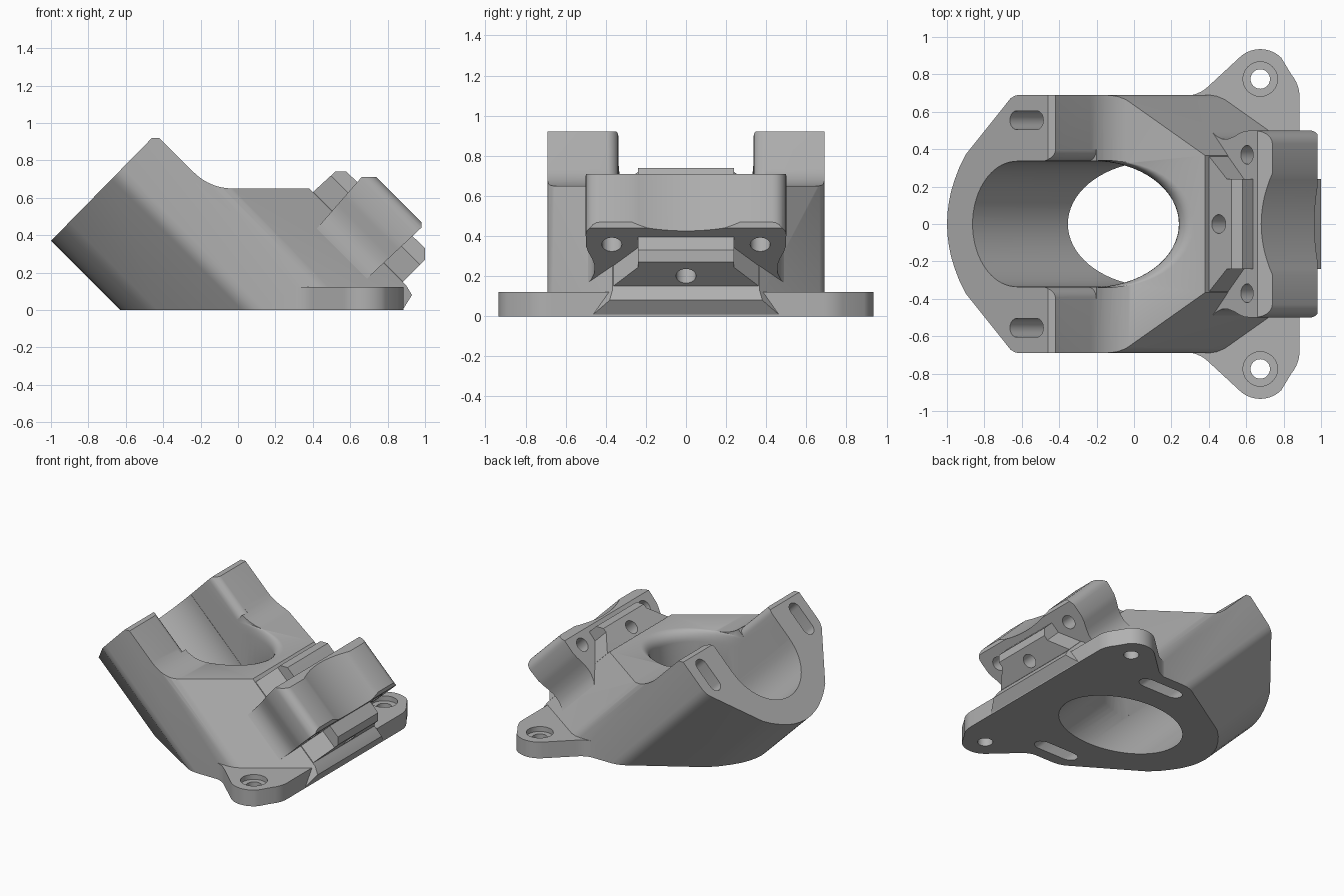
import bpy, bmesh
from math import sin, cos, pi, sqrt, radians
from mathutils import Vector

old = bpy.data.objects.get("Cube")
if old:
    bpy.data.objects.remove(old, do_unlink=True)

grey = bpy.data.materials.new("satin_grey")
grey.use_nodes = True
COLOUR = (0.44, 0.44, 0.44, 1)
grey.diffuse_color = COLOUR
grey.node_tree.nodes["Principled BSDF"].inputs["Base Color"].default_value = COLOUR


# Frames: tilted (across, y, along the bore), side (x, z, y) and plan (x, y, z)
def tilted(t, y, s):
    return Vector(((t + s) / sqrt(2), y, (t - s) / sqrt(2)))


def side(x, z, y):
    return Vector((x, y, z))


def plan(x, y, z):
    return Vector((x, y, z))


def loft(name, rings):
    bm = bmesh.new()
    loops = [[bm.verts.new(p) for p in ring] for ring in rings]
    for a, b in zip(loops, loops[1:]):
        for i in range(len(a)):
            j = (i + 1) % len(a)
            bm.faces.new((a[i], a[j], b[j], b[i]))
    bm.faces.new(loops[0])
    bm.faces.new(loops[-1])
    bmesh.ops.recalc_face_normals(bm, faces=bm.faces)
    mesh = bpy.data.meshes.new(name)
    bm.to_mesh(mesh)
    bm.free()
    mesh.materials.append(grey)
    obj = bpy.data.objects.new(name, mesh)
    bpy.context.collection.objects.link(obj)
    return obj


def prism(name, points, frame, start, end):
    return loft(name, [[frame(a, b, d) for a, b in points] for d in (start, end)])


def activate(obj):
    bpy.ops.object.select_all(action='DESELECT')
    obj.select_set(True)
    bpy.context.view_layer.objects.active = obj


def combine(obj, other, operation='DIFFERENCE'):
    other.hide_render = True
    mod = obj.modifiers.new("combine", 'BOOLEAN')
    mod.operation, mod.object, mod.solver = operation, other, 'EXACT'
    activate(obj)
    bpy.ops.object.modifier_apply(modifier=mod.name)
    bpy.data.objects.remove(other, do_unlink=True)


def mirrored(points):
    return points + [(a, -b) for a, b in reversed(points) if abs(b) > 1e-6]


def arc(ca, cb, r, start, end, n):
    angles = [radians(start + (end - start) * i / n) for i in range(n + 1)]
    return [(ca + r * cos(a), cb + r * sin(a)) for a in angles]


def circle(ca, cb, r, n=48):
    return arc(ca, cb, r, 0, 360, n)[:-1]


def shaped(name, section, profile):
    """Section swept along the tilted axis, trimmed to a side profile."""
    obj = prism(name, section, tilted, -2, 2)
    combine(obj, prism("trim", profile, side, -1.2, 1.2), 'INTERSECT')
    return obj


# Tilted body with two raised arms
body_section = mirrored([
    (-0.445, 0), (-0.441, 0.06), (-0.43, 0.12), (-0.412, 0.18), (-0.385, 0.24),
    (-0.35, 0.305), (-0.304, 0.37), (0.015, 0.65), (0.04, 0.672), (0.07, 0.685),
    (0.10, 0.69), (0.37, 0.69), (0.40, 0.683), (0.43, 0.665), (0.73, 0.365)])
body_profile = ([(-1, 0.37), (-0.46, 0.92), (-0.42, 0.92)]
                + arc(-0.03, 0.94, 0.29, 225, 270, 8)
                + [(0.38, 0.65), (0.90, 0.13), (0.93, 0.08), (0.88, 0), (-0.63, 0)])
body = shaped("tilted_body", body_section, body_profile)

# Base flange with two ears
flange_outline = mirrored(
    [(0.26, 0.60)] + arc(0.27, 0.87, 0.185, 270, 315, 6)
    + arc(0.675, 0.775, 0.16, 135, 45, 10)
    + arc(0.70, 0.68, 0.185, 40, 0, 6))
combine(body, prism("flange", flange_outline, plan, 0, 0.122), 'UNION')

# Main bore, straight through along the tilt
combine(body, prism("bore", circle(0.085, 0, 0.335, 72), tilted, -2, 2))

# Open channel between the arms with a rounded rim at its closed end
def channel_ring(level, flare, lift):
    reach = 0.46
    pts = [(-1.1, -0.337)]
    for i in range(33):
        a = -pi / 2 + pi * i / 32
        pts.append((-0.22 + (reach + flare) * cos(a),
                    (0.337 + flare * 0.5 * cos(a)) * sin(a)))
    pts.append((-1.1, 0.337))
    return [Vector((x, y, max(level, 0.12 - x + lift))) for x, y in pts]


rings = [channel_ring(-1, 0, 0)]
for i in range(7):
    a = pi / 2 * i / 6
    rings.append(channel_ring(0.57 + 0.08 * sin(a), 0.08 * (1 - cos(a)), 0.01 * (i + 1)))
rings.append(channel_ring(1.5, 0.08, 0.1))
combine(body, loft("channel", rings))

for sign in (-1, 1):
    # Rounded inner edges of the arms
    edge = [(0.42, 0.32), (0.285, 0.32)] + [
        (t, y) for t, y in arc(0.294, 0.397, 0.06, 270, 360, 6)] + [(0.42, 0.397)]
    combine(body, prism("edge", [(t, sign * y) for t, y in edge], tilted, -1.5, -0.64))
    # Long slots through both sides
    slot = (arc(0.24, 0.555 * sign, 0.05, -90, 90, 10)
            + arc(0.085, 0.555 * sign, 0.05, 90, 270, 10))
    combine(body, prism("slot", slot, tilted, -2, 2))
    # Counterbored ear holes
    combine(body, prism("hole", circle(0.675, 0.775 * sign, 0.052), plan, -1, 0.5))
    combine(body, prism("recess", circle(0.675, 0.775 * sign, 0.092), plan, 0.085, 0.5))

# Clamp block with a saddle top and flared feet
saddle = [(0.983 + 0.042 * (i / 8) ** 2, 0.27 * i / 8) for i in range(9)]
block_section = mirrored(
    saddle + [(1.025, 0.43)] + arc(0.955, 0.43, 0.07, 0, 90, 6)[1:]
    + [(0.87, 0.498), (0.83, 0.488), (0.78, 0.468), (0.73, 0.455), (0.68, 0.455),
       (0.63, 0.472), (0.59, 0.50), (0.54, 0.545), (0.50, 0.545)])
block_profile = [(0.34, 0.34), (0.39, 0.40), (0.66, 0.71), (0.74, 0.71),
                 (0.98, 0.47), (0.98, 0.44), (0.66, 0.14), (0.60, 0.08)]
block = shaped("clamp_block", block_section, block_profile)
for sign in (-1, 1):
    combine(block, prism("bolt", circle(0.884, 0.37 * sign, 0.05), tilted, -1, 1))

# Centre rail under the clamp block, flaring into the body
rail_section = mirrored([(0.94, 0.24), (0.86, 0.24), (0.73, 0.362), (0.66, 0.362)])
rail_profile = [(0.34, 0.57), (0.40, 0.63), (0.52, 0.74), (0.58, 0.74),
                (1.0, 0.33), (1.0, 0.27), (0.82, 0.09)]
rail = shaped("centre_rail", rail_section, rail_profile)

# Shared pin hole through the rail, open in the block as well
for part in (rail, block):
    combine(part, prism("pin", circle(0.80, 0, 0.05), tilted, -1, 1))

for part in (body, block, rail):
    activate(part)
    bpy.ops.object.shade_smooth_by_angle(angle=radians(28))
